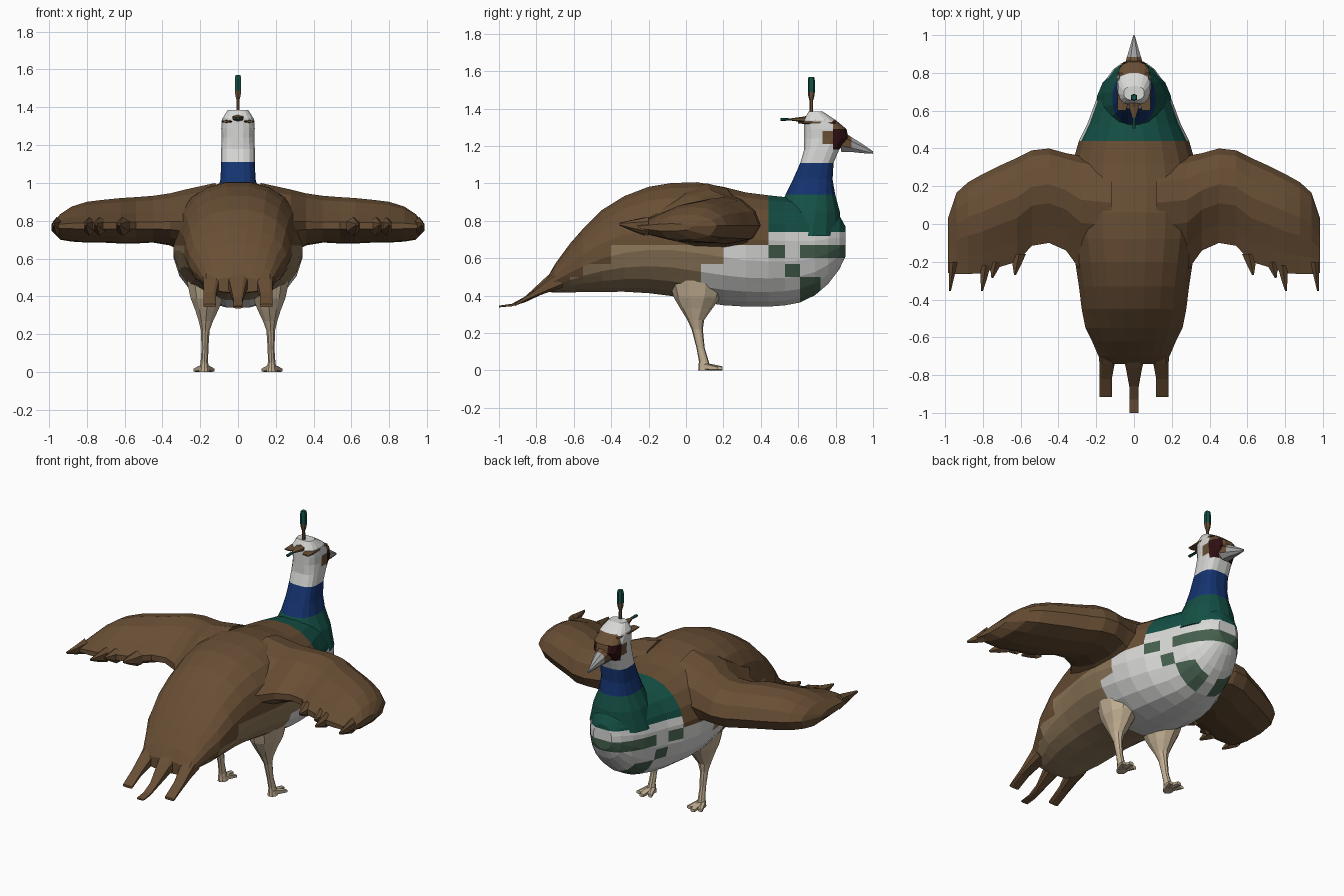
import bpy, bmesh, math
from mathutils import Vector as V

COL = {
    "brown": (.14, .077, .035), "tan": (.27, .185, .10), "white": (.68, .68, .67),
    "teal": (.007, .08, .06), "blue": (.007, .033, .16), "moss": (.06, .115, .075),
    "dark_eye": (.028, .005, .006), "beak_grey": (.36, .36, .37), "leg_beige": (.54, .43, .29),
}
NAMES = list(COL)
MATS = []
for n in NAMES:
    m = bpy.data.materials.new(n)
    m.diffuse_color = (*COL[n], 1)
    MATS.append(m)


def loft(name, rings, color, cuts=()):
    """Skin closed rings with quads, cap the ends, cut colour borders, colour by rule."""
    bm = bmesh.new()
    rows = [[bm.verts.new(p) for p in r] for r in rings]
    n = len(rows[0])
    for a, b in zip(rows, rows[1:]):
        for i in range(n):
            j = (i + 1) % n
            bm.faces.new((a[i], a[j], b[j], b[i]))
    bm.faces.new(rows[0])
    bm.faces.new(rows[-1])
    bmesh.ops.recalc_face_normals(bm, faces=bm.faces)
    for axis, val in cuts:
        no = V((0, 0, 0))
        no[axis] = 1
        bmesh.ops.bisect_plane(bm, geom=bm.verts[:] + bm.edges[:] + bm.faces[:],
                               dist=1e-4, plane_co=no * val, plane_no=no)
    me = bpy.data.meshes.new(name)
    for m in MATS:
        me.materials.append(m)
    for f in bm.faces:
        c = color if isinstance(color, str) else color(f.calc_center_median())
        f.material_index = NAMES.index(c)
    bm.to_mesh(me)
    bm.free()
    ob = bpy.data.objects.new(name, me)
    bpy.context.collection.objects.link(ob)
    return ob


def oval(n, e=2.0):
    """Unit superellipse points."""
    out = []
    for i in range(n):
        t = 2 * math.pi * (i + .5) / n
        c, s = math.cos(t), math.sin(t)
        out.append((math.copysign(abs(c) ** (2 / e), c), math.copysign(abs(s) ** (2 / e), s)))
    return out


def upright(y, top, bot, hw, n=20, e=2.2, x=0):
    return [V((x + hw * a, y, (top + bot) / 2 + (top - bot) / 2 * b)) for a, b in oval(n, e)]


def level(z, y0, y1, hw, n=12, e=2.6, x=0):
    return [V((x + hw * a, (y0 + y1) / 2 + (y1 - y0) / 2 * b, z)) for a, b in oval(n, e)]


# Body: y, top, bottom, half width
BODY = [(-.74, .50, .42, .16), (-.70, .57, .415, .19), (-.62, .68, .415, .225), (-.55, .76, .418, .26),
        (-.45, .86, .418, .28), (-.33, .935, .418, .295), (-.2, .985, .41, .315), (-.08, 1.005, .395, .335),
        (.06, 1.01, .365, .345), (.2, .985, .345, .345), (.32, .955, .338, .33), (.44, .94, .338, .295),
        (.53, .93, .345, .25), (.61, .92, .36, .22), (.69, .895, .40, .19), (.76, .87, .46, .155),
        (.82, .83, .54, .11), (.853, .77, .61, .065)]


def body_color(c):
    x, y, z = c
    if y > .44:
        if z > .74:
            return "teal"
        if .6 < z < .67:
            return "white" if .53 < y < .61 else "moss"
        if .53 < y < .61 and .5 < z < .57:
            return "moss"
        if .61 < y < .72 and z < .5 and abs(x) > .05:
            return "moss"
        return "white"
    if z > (.67 if y > -.4 else .6 + (y + .4) * .5):
        return "brown"
    if y > .2 or (y > .08 and z < .57) or (y > 0 and z < .47):
        return "white"
    return "tan"


loft("body", [upright(*r) for r in BODY], body_color,
     [(1, v) for v in (-.4, 0, .08, .2, .44, .53, .61, .72)] + [(2, v) for v in (.47, .5, .57, .6, .67, .74)])

# Neck and head: z, back y, front y, half width, squareness
NECK = [(.72, .44, .835, .20, 2), (.85, .49, .825, .16, 2.1), (.94, .53, .80, .115, 2.4),
        (1.02, .57, .785, .094, 3), (1.11, .61, .79, .09, 3), (1.18, .63, .82, .09, 3),
        (1.24, .63, .87, .088, 2.8), (1.29, .63, .86, .09, 2.8), (1.34, .63, .80, .085, 2.6),
        (1.385, .655, .73, .055, 2.4)]


def neck_color(c):
    x, y, z = c
    if z < .94:
        return "teal"
    if z < 1.11:
        return "blue"
    if y > .785 and 1.18 < z < 1.29:
        return "dark_eye" if abs(x) > .04 else "brown"
    if (.73 < y < .785 and 1.21 < z < 1.28) or (y > .785 and 1.29 < z < 1.33):
        return "brown"
    return "white"


loft("neck_and_head", [level(z, a, b, w, 16, e) for z, a, b, w, e in NECK], neck_color,
     [(1, .73), (1, .785), (2, 1.21), (2, 1.28), (0, .04), (0, -.04)])

# Beak
loft("beak", [upright(*r, n=8) for r in
              [(.83, 1.29, 1.165, .055), (.885, 1.25, 1.165, .04), (.94, 1.215, 1.16, .022), (1.0, 1.172, 1.158, .004)]],
     lambda c: "brown" if c.y < .88 and c.z > 1.2 else "beak_grey")

# Crest: upright plume, swept-back plume, and side tufts
loft("crest_plume", [level(z, .67 - w, .67 + w, w, 6) for z, w in
                     [(1.37, .01), (1.44, .009), (1.465, .016), (1.49, .019), (1.55, .019), (1.57, .015)]],
     lambda c: "teal" if c.z > 1.49 else "brown")
loft("crest_back", [upright(y, 1.342 + h, 1.342 - h, w, 6) for y, h, w in
                    [(.70, .03, .04), (.62, .014, .03), (.56, .006, .009), (.505, .008, .01)]],
     lambda c: "teal" if c.y < .56 else "brown")

# Wing: x, leading y, trailing y, top z, bottom z
WING = [(.12, .34, -.26, 1.0, .66), (.28, .36, -.25, .965, .63), (.36, .375, -.14, .945, .67), (.45, .40, -.10, .932, .685),
        (.54, .39, -.115, .925, .68), (.62, .35, -.20, .92, .68), (.72, .305, -.23, .91, .685), (.80, .265, -.26, .90, .685),
        (.88, .22, -.265, .875, .69), (.94, .165, -.265, .835, .70), (.985, .03, -.26, .785, .745)]
FOIL = [(0, 0), (.06, .5), (.2, .88), (.38, 1), (.58, .85), (.8, .45), (1, .12),
        (1, -.2), (.85, -.6), (.6, -.95), (.3, -1), (.08, -.75)]
SPIKES = [(.62, .04, -.16, -.27), (.74, .035, -.2, -.285), (.795, .03, -.22, -.355), (.965, .025, -.2, -.355)]

for s, side in ((1, "right"), (-1, "left")):
    rings = []
    for x, y0, y1, zt, zb in WING:
        ring = []
        for t, h in FOIL:
            mid = min(.775, zt - .015)
            ring.append(V((s * x, y0 + (y1 - y0) * t, mid + h * (zt - mid if h > 0 else mid - zb))))
        rings.append(ring)
    loft("wing_" + side, rings, "brown")
    # Feather tips on the trailing edge
    for i, (x, w, ya, yb) in enumerate(SPIKES):
        loft(f"wing_feather_{side}_{i}",
             [upright(ya, .82, .72, w, 6, x=s * (x - w * .3)), upright((ya + yb) / 2, .805, .745, w * .65, 6, x=s * x),
              upright(yb, .79, .775, .006, 6, x=s * (x + .01))], "brown")
    # Side tail feather
    loft("tail_feather_" + side,
         [upright(y, z + h, z - h, w, 8, 4, x=s * x) for y, z, h, w, x in
          [(-.66, .50, .06, .06, .13), (-.74, .455, .04, .042, .143), (-.82, .405, .018, .034, .15),
           (-.915, .352, .008, .034, .15)]], "brown")
    # Head side tuft
    loft("head_tuft_" + side,
         [upright(y, 1.325 + h, 1.325 - h, w, 6, x=s * x) for y, h, w, x in
          [(.80, .005, .01, .07), (.70, .01, .042, .05), (.60, .005, .025, .065)]], "brown")
    # Leg: z, y, half width x, half depth y
    loft("leg_" + side,
         [level(z, y - d, y + d, w, 10, 2, x=s * x) for z, x, y, w, d in
          [(.48, .165, .06, .11, .15), (.39, .165, .06, .09, .125), (.33, .165, .055, .065, .085), (.27, .17, .052, .04, .045),
           (.22, .173, .06, .024, .03), (.12, .175, .078, .019, .022), (.05, .178, .095, .021, .026),
           (.0, .178, .1, .03, .035)]], "leg_beige")
    # Toes
    for i, (tx, ty) in enumerate([(.14, .17), (.182, .195), (.22, .17)]):
        loft(f"toe_{side}_{i}",
             [upright(.08, .045, .0, .022, 6, 3, x=s * .178), upright((.08 + ty) / 2, .034, 0, .02, 6, 3, x=s * (.178 + tx) / 2),
              upright(ty, .022, 0, .016, 6, 3, x=s * tx)], "leg_beige")

# Middle tail feather
loft("tail_feather_middle",
     [upright(y, z + h, z - h, w, 8, 4) for y, z, h, w in
      [(-.68, .50, .06, .07), (-.76, .45, .04, .045), (-.86, .38, .016, .026), (-.93, .35, .007, .025),
       (-1.0, .342, .005, .025)]], "brown")
